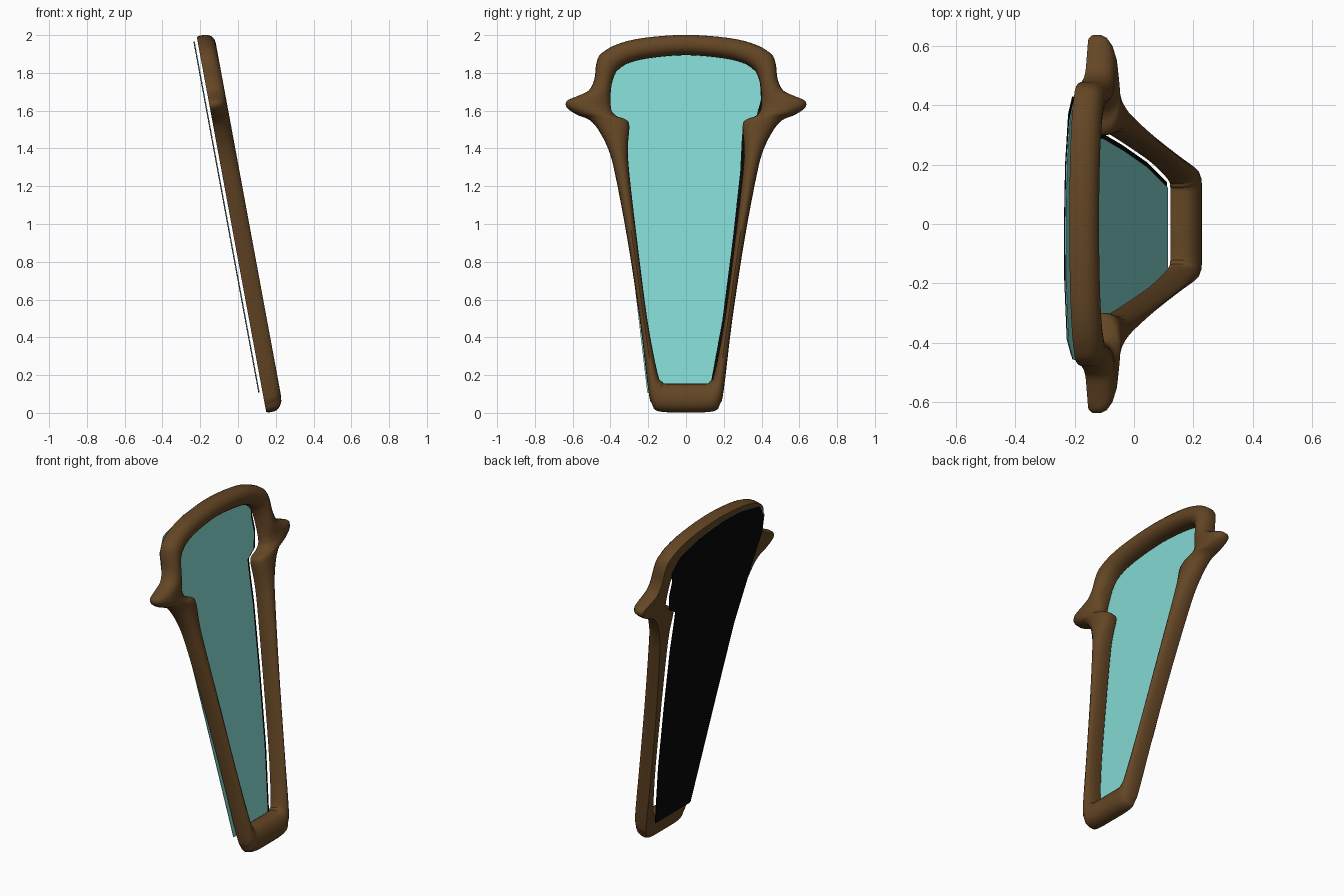
import bpy, bmesh
from mathutils import Vector

if "Cube" in bpy.data.objects:
    bpy.data.objects.remove(bpy.data.objects["Cube"])

SLOPE = -0.185                       # lean: x change per unit of height
NORMAL = Vector((1, 0, -SLOPE)).normalized()


def material(name, rgb):
    m = bpy.data.materials.new(name)
    m.diffuse_color = (*rgb, 1)
    m.use_nodes = True
    m.node_tree.nodes["Principled BSDF"].inputs["Base Color"].default_value = m.diffuse_color
    return m


wood = material("brown wood", (0.127, 0.061, 0.018))
glass = material("teal glass", (0.225, 0.68, 0.64))
backing = material("black backing", (0.002, 0.002, 0.002))


def place(y, z, depth):
    """Point on the leaning back plane, raised along its normal."""
    return Vector((0.15 + SLOPE * z, y, z)) + NORMAL * depth


def smooth_loop(points, steps):
    """Closed Catmull-Rom curve through the points."""
    n, out = len(points), []
    for i in range(n):
        p0, p1, p2, p3 = (Vector(points[(i + k) % n]) for k in (-1, 0, 1, 2))
        for s in range(steps):
            t = s / steps
            out.append(0.5 * (2 * p1 + (p2 - p0) * t
                              + (2 * p0 - 5 * p1 + 4 * p2 - p3) * t * t
                              + (3 * p1 - p0 - 3 * p2 + p3) * t ** 3))
    return out


def finish(name, bm, mats):
    bmesh.ops.recalc_face_normals(bm, faces=bm.faces)
    me = bpy.data.meshes.new(name)
    bm.to_mesh(me)
    bm.free()
    for m in mats:
        me.materials.append(m)
    ob = bpy.data.objects.new(name, me)
    bpy.context.collection.objects.link(ob)
    return ob


# Half outline of the frame: outer y, z and inner y, z, top to bottom
half = [
    (0.00, 1.997, 0.00, 1.895), (0.23, 1.98, 0.20, 1.878),
    (0.37, 1.945, 0.31, 1.85), (0.45, 1.895, 0.365, 1.81),
    (0.475, 1.84, 0.388, 1.76), (0.485, 1.76, 0.397, 1.71),
    (0.515, 1.70, 0.40, 1.67), (0.575, 1.67, 0.40, 1.64),
    (0.63, 1.645, 0.398, 1.615), (0.63, 1.612, 0.39, 1.585),
    (0.575, 1.575, 0.36, 1.56), (0.51, 1.548, 0.315, 1.543),
    (0.46, 1.49, 0.30, 1.51), (0.41, 1.39, 0.308, 1.40),
    (0.375, 1.26, 0.30, 1.26), (0.31, 0.915, 0.26, 0.915),
    (0.245, 0.49, 0.205, 0.49), (0.20, 0.12, 0.15, 0.20),
    (0.18, 0.045, 0.125, 0.158), (0.145, 0.006, 0.108, 0.148),
    (0.00, 0.0, 0.00, 0.148),
]
pairs = half + [(-a, b, -c, d) for a, b, c, d in reversed(half[1:-1])]

# Cross-section: share of the way from outer to inner edge, depth
section = [(0.04, 0), (0, 0.012), (0, 0.04), (0.04, 0.06), (0.14, 0.077),
           (0.3, 0.089), (0.5, 0.093), (0.7, 0.089), (0.86, 0.077),
           (0.96, 0.06), (1, 0.04), (1, 0.012), (0.97, 0)]

bm = bmesh.new()
rings = []
for oy, oz, iy, iz in [(p[0], p[1], p[2], p[3])
                       for p in smooth_loop(pairs, 4)]:
    rings.append([bm.verts.new(place(oy + (iy - oy) * t,
                                     oz + (iz - oz) * t - 0.003 * (oz > 1.9), d))
                  for t, d in section])
for i, a in enumerate(rings):
    b = rings[(i + 1) % len(rings)]
    for k in range(len(section)):
        j = (k + 1) % len(section)
        bm.faces.new((a[k], a[j], b[j], b[k]))
frame = finish("mirror_frame", bm, [wood])
bpy.context.view_layer.objects.active = frame
frame.select_set(True)
bpy.ops.object.shade_smooth_by_angle(angle=0.7)

# Pane outline, sitting slightly off-centre behind the frame
outline = [
    (0.14, 0.11), (0.21, 0.49), (0.265, 0.915), (0.305, 1.28), (0.313, 1.44),
    (0.32, 1.53), (0.39, 1.57), (0.415, 1.66), (0.41, 1.75), (0.43, 1.82),
    (0.37, 1.895), (0.2, 1.95), (0, 1.97), (-0.2, 1.965), (-0.4, 1.92),
    (-0.455, 1.84), (-0.465, 1.72), (-0.41, 1.52), (-0.335, 1.2),
    (-0.28, 0.75), (-0.205, 0.11)]


def sheet(name, points, low, high, mat):
    """Thin plate between two depths."""
    bm = bmesh.new()
    bottom = [bm.verts.new(place(y, z, low)) for y, z in points]
    top = [bm.verts.new(place(y, z, high)) for y, z in points]
    bm.faces.new(bottom)
    bm.faces.new(top)
    n = len(points)
    for i in range(n):
        j = (i + 1) % n
        bm.faces.new((bottom[i], bottom[j], top[j], top[i]))
    return finish(name, bm, [mat])


# Glass stops short on one side, the backing on the other
sheet("glass_pane", [(y - 0.018 if y > 0.1 and z < 1.9 else y, z)
                     for y, z in outline], -0.018, -0.015, glass)
sheet("pane_backing", [(y + 0.012 if y < -0.1 else y, z)
                       for y, z in outline], -0.022, -0.0185, backing)
